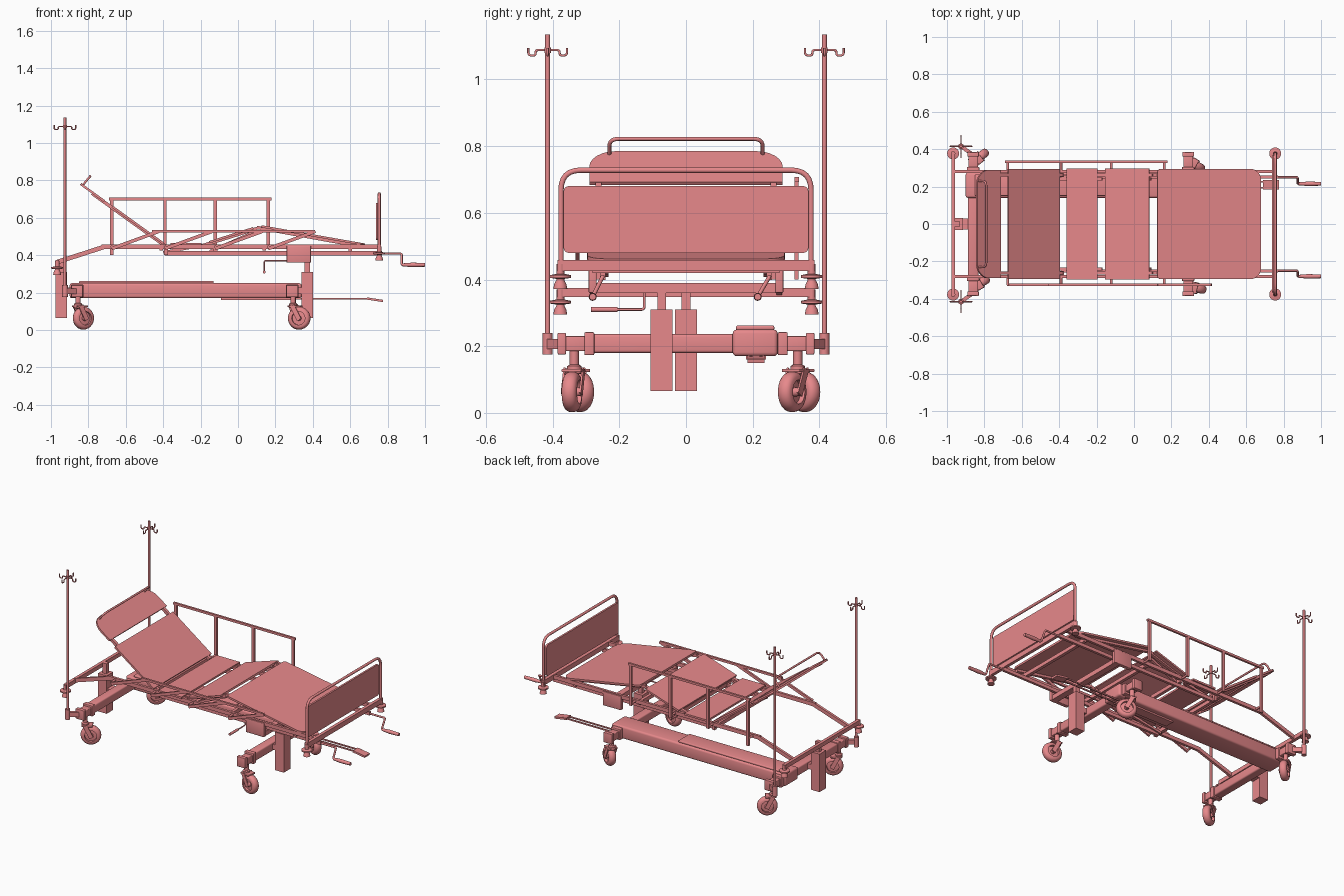
import bpy, bmesh, math
from mathutils import Vector, Matrix

if "Cube" in bpy.data.objects:
    bpy.data.objects.remove(bpy.data.objects["Cube"])

paint = bpy.data.materials.new("red_paint")
paint.diffuse_color = (0.8, 0.25, 0.26, 1)
paint.use_nodes = True
paint.node_tree.nodes["Principled BSDF"].inputs["Base Color"].default_value = paint.diffuse_color


def smooth(ob):
    ob.data.materials.append(paint)
    bpy.ops.object.select_all(action='DESELECT')
    ob.select_set(True)
    bpy.context.view_layer.objects.active = ob
    bpy.ops.object.shade_smooth_by_angle(angle=math.radians(38))
    return ob


def finish(name, bm):
    me = bpy.data.meshes.new(name)
    bmesh.ops.recalc_face_normals(bm, faces=bm.faces)
    bm.to_mesh(me)
    bm.free()
    ob = bpy.data.objects.new(name, me)
    bpy.context.collection.objects.link(ob)
    return smooth(ob)


def box(name, x, y, z, bevel=0.0, segs=3):
    """Box from (min, max) ranges."""
    bm = bmesh.new()
    c = [(a[0] + a[1]) / 2 for a in (x, y, z)]
    s = [a[1] - a[0] for a in (x, y, z)]
    bmesh.ops.create_cube(bm, size=1, matrix=Matrix.Translation(c) @ Matrix.Diagonal((*s, 1)))
    if bevel:
        bmesh.ops.bevel(bm, geom=bm.edges[:], offset=bevel, segments=segs, affect='EDGES', profile=0.5)
    return finish(name, bm)


def bar(name, p, q, w, h):
    """Rectangular bar lying in a vertical plane, width w across and height h."""
    p, q = Vector(p), Vector(q)
    d = (q - p).normalized()
    side = Vector((0, 0, 1)).cross(d).normalized() if abs(d.z) < 0.99 else Vector((0, 1, 0))
    up = d.cross(side)
    m = Matrix((d * (q - p).length, side * w, up * h)).transposed().to_4x4()
    bm = bmesh.new()
    bmesh.ops.create_cube(bm, size=1, matrix=Matrix.Translation((p + q) / 2) @ m)
    return finish(name, bm)


def tube(name, pts, r, fillet=0.0):
    """Round tube along a path with rounded corners."""
    pts = [Vector(p) for p in pts]
    path = [pts[0]]
    for a, b, c in zip(pts, pts[1:], pts[2:]):
        f = min(fillet, (a - b).length * 0.45, (c - b).length * 0.45)
        s, e = b + (a - b).normalized() * f, b + (c - b).normalized() * f
        path += [s.lerp(b, t / 6).lerp(b.lerp(e, t / 6), t / 6) for t in range(7)]
    path.append(pts[-1])
    cu = bpy.data.curves.new(name, 'CURVE')
    cu.dimensions, cu.bevel_depth, cu.bevel_resolution, cu.use_fill_caps = '3D', r, 3, True
    sp = cu.splines.new('POLY')
    sp.points.add(len(path) - 1)
    for k, v in zip(sp.points, path):
        k.co = (*v, 1)
    ob = bpy.data.objects.new(name, cu)
    bpy.context.collection.objects.link(ob)
    bpy.ops.object.select_all(action='DESELECT')
    ob.select_set(True)
    bpy.context.view_layer.objects.active = ob
    bpy.ops.object.convert(target='MESH')
    return smooth(bpy.context.view_layer.objects.active)


def lathe(name, profile, mat, n=28):
    """Spin an (r, z) profile round z and place it with a matrix."""
    bm = bmesh.new()
    vs = [bm.verts.new((r, 0, z)) for r, z in profile]
    es = [bm.edges.new(e) for e in zip(vs, vs[1:])]
    bmesh.ops.spin(bm, geom=vs + es, cent=(0, 0, 0), axis=(0, 0, 1), angle=2 * math.pi, steps=n)
    bmesh.ops.remove_doubles(bm, verts=bm.verts, dist=1e-5)
    bm.transform(mat)
    return finish(name, bm)


def panel(name, a, b, half, t, ra=0.0, rb=0.0):
    """Sheet from a to b (x, z), rounded by ra / rb at its two ends."""
    a, b = Vector((a[0], 0, a[1])), Vector((b[0], 0, b[1]))
    u, v = (b - a).normalized(), Vector((0, 1, 0))
    length, up = (b - a).length, u.cross(v)
    out = []
    for s0, y0, r, sx, sy, start in ((0, -half, ra, 1, 1, 180), (length, -half, rb, -1, 1, 270),
                                     (length, half, rb, -1, -1, 0), (0, half, ra, 1, -1, 90)):
        for k in range(7 if r else 1):
            g = math.radians(start + 15 * k)
            out.append((s0 + sx * r + r * math.cos(g), y0 + sy * r + r * math.sin(g)) if r else (s0, y0))
    bm = bmesh.new()
    f = bm.faces.new([bm.verts.new(a + u * s + v * y) for s, y in out])
    ext = bmesh.ops.extrude_face_region(bm, geom=[f])
    bmesh.ops.translate(bm, vec=-up * t, verts=[e for e in ext['geom'] if isinstance(e, bmesh.types.BMVert)])
    return finish(name, bm)


T = Matrix.Translation
# Base: long offset beam, cover, foot pedal
box("base_beam", (-0.9, 0.34), (0.14, 0.275), (0.17, 0.25), 0.012)
box("beam_cover", (-0.85, -0.13), (0.15, 0.265), (0.248, 0.262), 0.005)
for y in (0.195, 0.225):
    bar("pedal_rod", (-0.09, y, 0.167), (0.72, y, 0.167), 0.008, 0.008)
box("pedal_rod_bracket", (-0.09, 0.3), (0.18, 0.24), (0.16, 0.18))
bar("foot_pedal", (0.69, 0.21, 0.168), (0.775, 0.21, 0.155), 0.05, 0.012)

# Cross beams, end clamps, lift columns
for x, cx, cy in ((-0.86, -0.945, 0.0), (0.29, 0.37, -0.073)):
    box("cross_beam", (x - 0.028, x + 0.028), (-0.3, 0.3), (0.18, 0.236), 0.008)
    for s in (-1, 1):
        box("cross_beam_collar", (x - 0.033, x + 0.033), sorted((s * 0.275, s * 0.305)), (0.173, 0.242), 0.004)
        box("cross_beam_end", (x - 0.026, x + 0.026), sorted((s * 0.3, s * 0.37)), (0.185, 0.23), 0.004)
        box("cross_beam_cap", (x - 0.031, x + 0.031), sorted((s * 0.36, s * 0.385)), (0.175, 0.24), 0.004)
    box("lift_column", (cx - 0.031, cx + 0.031), (cy - 0.033, cy + 0.033), (0.065, 0.31))
    box("lift_rod", (cx - 0.014, cx + 0.014), (cy - 0.013, cy + 0.013), (0.3, 0.375))
    box("column_mount", tuple(sorted((x, cx))), (cy - 0.03, cy + 0.03), (0.192, 0.226))

# Swivel casters
for x, y, yaw in ((-0.855, 0.335, 38), (0.295, 0.335, -30), (-0.855, -0.335, 30), (0.295, -0.335, -12)):
    m = T((x, y, 0)) @ Matrix.Rotation(math.radians(yaw), 4, 'Z')
    lathe("caster_stem", [(0, 0.19), (0.014, 0.19), (0.014, 0.145), (0.022, 0.14), (0.022, 0.118), (0, 0.112)], m, 16)
    w = m @ T((0.033, 0, 0.063)) @ Matrix.Rotation(math.pi / 2, 4, 'X')
    lathe("caster_tyre", [(0.036 + 0.025 * max(0, math.sin(math.radians(g))) ** 0.7,
                           0.023 * math.cos(math.radians(g))) for g in range(0, 181, 18)] + [(0.036, 0.023)], w)
    lathe("caster_hub", [(0, 0.026), (0.012, 0.026), (0.014, 0.009), (0.038, 0.007),
                         (0.038, -0.007), (0.014, -0.009), (0.012, -0.026), (0, -0.026)], w)
    for s in (-1, 1):
        bar("caster_fork", m @ Vector((0.0, s * 0.028, 0.13)), m @ Vector((0.038, s * 0.028, 0.055)), 0.006, 0.026)
    box("caster_crown", (-0.02, 0.045), (-0.03, 0.03), (0.122, 0.132), 0.003).data.transform(m)

# Drip poles with four hooks
for s in (-1, 1):
    px, py = -0.925, s * 0.415
    tube("drip_pole", [(px, py, 0.18), (px, py, 1.135)], 0.0075)
    lathe("drip_pole_socket", [(0, 0.175), (0.015, 0.175), (0.015, 0.24), (0, 0.24)], T((px, py, 0)), 20)
    bar("drip_pole_bracket", (-0.86, s * 0.37, 0.207), (px, py, 0.207), 0.02, 0.03)
    lathe("hook_boss", [(0, 1.08), (0.01, 1.08), (0.01, 1.096), (0, 1.096)], T((px, py, 0)), 16)
    for k in range(4):
        c, d = math.cos(k * math.pi / 2), math.sin(k * math.pi / 2)
        tube("drip_hook", [(px + c * r, py + d * r, z) for r, z in
                           ((0, 1.088), (0.036, 1.088), (0.036, 1.072), (0.058, 1.072), (0.058, 1.095))], 0.0035, 0.01)

# Bed frame: bent side rails, cross bars, corner bumpers
for s in (-1, 1):
    y = s * 0.28
    bar("head_rail", (-0.97, y, 0.362), (-0.71, y, 0.446), 0.016, 0.024)
    bar("side_rail", (-0.73, y, 0.445), (0.755, y, 0.445), 0.016, 0.024)
    bar("lower_rail", (-0.39, s * 0.25, 0.41), (0.77, s * 0.25, 0.41), 0.016, 0.022)
    bar("rail_hanger", (-0.385, s * 0.262, 0.445), (-0.385, s * 0.262, 0.4), 0.02, 0.02)
    box("lift_bracket", (0.26, 0.39), (y - 0.012, y + 0.012), (0.36, 0.45), 0.004)
    for x, z in ((-0.967, 0.295), (0.755, 0.372)):
        lathe("corner_bumper", [(0, 0), (0.021, 0), (0.018, 0.015), (0.012, 0.026), (0.012, 0.03),
                                (0.032, 0.033), (0.032, 0.041), (0.012, 0.045), (0.012, 0.075), (0, 0.075)],
              T((x, s * 0.377, z)), 24)
box("head_cross_bar", (-0.977, -0.957), (-0.385, 0.385), (0.348, 0.374))
box("foot_cross_bar", (0.745, 0.765), (-0.385, 0.385), (0.426, 0.458))
box("lift_cross_bar", (0.345, 0.385), (-0.29, 0.29), (0.36, 0.39))
for x, z in ((-0.41, 0.437), (-0.12, 0.432), (0.14, 0.437), (0.6, 0.432)):
    box("frame_cross_bar", (x - 0.01, x + 0.01), (-0.28, 0.28), (z - 0.012, z + 0.012))

# Cranks at the foot, and a small side crank
for y, dy in ((0.25, -0.035), (-0.25, -0.03)):
    tube("crank_rod", [(0.72, y, 0.408), (0.875, y, 0.408), (0.875, y + dy, 0.348), (0.92, y + dy, 0.348)], 0.006, 0.008)
    lathe("crank_handle", [(0, 0.88), (0.008, 0.88), (0.012, 0.93), (0.01, 1.0), (0, 1.0)],
          T((0, y + dy, 0.348)) @ Matrix.Rotation(math.pi / 2, 4, 'Y'), 16)
tube("side_crank_rod", [(0.36, -0.125, 0.37), (0.14, -0.125, 0.37), (0.14, -0.125, 0.31), (0.14, -0.22, 0.31)], 0.004, 0.01)
tube("side_crank_handle", [(0.14, -0.205, 0.31), (0.14, -0.285, 0.31)], 0.008)

# Mattress panels and their supports
panel("headrest_panel", (-0.838, 0.785), (-0.71, 0.693), 0.29, 0.012, 0.08, 0)
panel("back_panel", (-0.67, 0.665), (-0.395, 0.467), 0.295, 0.012)
panel("seat_panel", (-0.36, 0.466), (-0.195, 0.466), 0.297, 0.012)
panel("thigh_panel", (-0.155, 0.475), (0.08, 0.55), 0.297, 0.012)
panel("leg_panel", (0.125, 0.56), (0.68, 0.462), 0.295, 0.012, 0.02, 0.06)
for s in (-1, 1):
    for n, p, q in (("back_support", (-0.78, 0.73), (-0.385, 0.446)), ("thigh_support", (-0.2, 0.448), (0.1, 0.542)),
                    ("leg_support", (0.1, 0.548), (0.66, 0.447))):
        bar(n, (p[0], s * 0.262, p[1]), (q[0], s * 0.262, q[1]), 0.018, 0.018)
    bar("thigh_strut", (-0.15, s * 0.24, 0.42), (0.09, s * 0.24, 0.525), 0.015, 0.015)
    bar("back_strut", (-0.4, s * 0.24, 0.415), (-0.17, s * 0.24, 0.455), 0.015, 0.015)
tube("headrest_handle", [(-0.832, -0.23, 0.772), (-0.79, -0.23, 0.822), (-0.79, 0.23, 0.822), (-0.832, 0.23, 0.772)], 0.006, 0.03)

# Guard rails: far side upright, near side folded down towards the foot
for y, lean, top, x0, x1 in ((0.332, 0, 0.7, -0.69, 0.178), (-0.325, 0.252, 0.527, -0.46, 0.4)):
    bar("guard_top", (x0, y, top), (x1, y, top), 0.013, 0.014)
    for x in (-0.675, -0.39, -0.122, 0.162):
        foot = 0.4 if not lean and x < -0.6 else 0.435
        bar("guard_post", (x, y, foot), (x + lean, y, top), 0.012, 0.018)
        tube("guard_pivot", [(x, y * 0.85, 0.445), (x, y, 0.445)], 0.007)

# Footboard
tube("footboard_frame", [(0.755, -0.375, 0.43), (0.755, -0.375, 0.728), (0.755, 0.375, 0.728), (0.755, 0.375, 0.43)], 0.0085, 0.06)
panel("footboard_panel", (0.749, 0.48), (0.749, 0.68), 0.367, -0.012, 0.015, 0.015)
